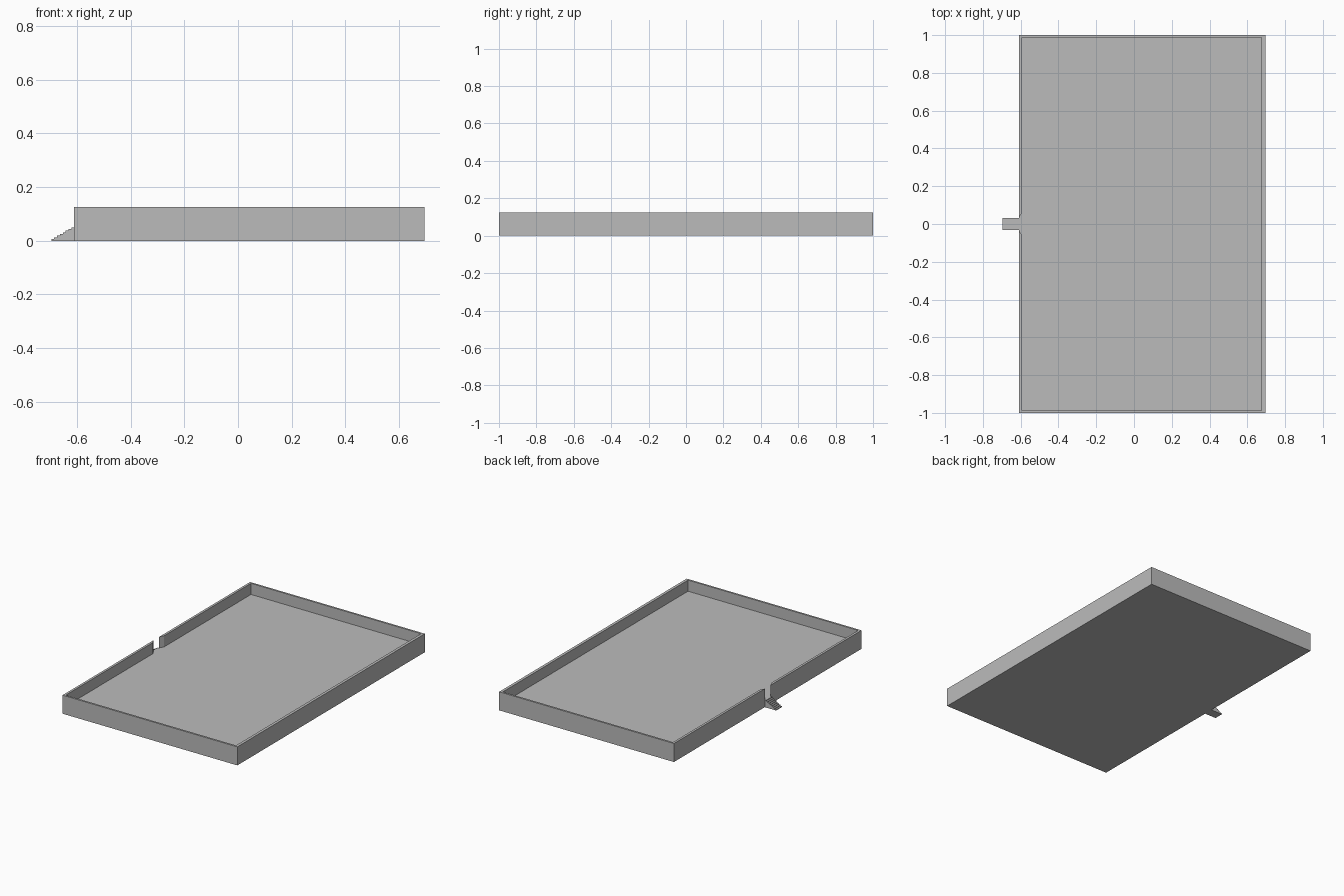
import bpy, bmesh
from mathutils import Vector

if "Cube" in bpy.data.objects:
    bpy.data.objects.remove(bpy.data.objects["Cube"])

grey = bpy.data.materials.new("light_grey")
grey.diffuse_color = (0.5, 0.5, 0.5, 1)
grey.use_nodes = True
grey.node_tree.nodes["Principled BSDF"].inputs["Base Color"].default_value = grey.diffuse_color


def prism(name, outline, offset):
    """Extrude a closed outline of 3D points along offset."""
    bm = bmesh.new()
    face = bm.faces.new([bm.verts.new(p) for p in outline])
    new = bmesh.ops.extrude_face_region(bm, geom=[face])["geom"]
    bmesh.ops.translate(bm, vec=Vector(offset),
                        verts=[v for v in new if isinstance(v, bmesh.types.BMVert)])
    bmesh.ops.recalc_face_normals(bm, faces=bm.faces)
    me = bpy.data.meshes.new(name)
    bm.to_mesh(me)
    bm.free()
    me.materials.append(grey)
    ob = bpy.data.objects.new(name, me)
    bpy.context.collection.objects.link(ob)
    return ob


LEFT, RIGHT, BACK = -0.61, 0.695, 1.0
FLOOR, TOP = 0.05, 0.125
HALF_DOOR = 0.031

# solid block that becomes the walled platform
platform = prism("walled_platform",
                 [(LEFT, -BACK, 0), (RIGHT, -BACK, 0), (RIGHT, BACK, 0), (LEFT, BACK, 0)],
                 (0, 0, TOP))

# hollow above the floor, with a flared doorway on the left
half = [(-0.75, HALF_DOOR), (LEFT, HALF_DOOR), (-0.594, 0.058),
        (-0.594, 0.987), (0.676, 0.987)]
outline = half + [(x, -y) for x, y in reversed(half)]
cutter = prism("hollow_cutter", [(x, y, FLOOR) for x, y in outline], (0, 0, 0.2))
cutter.hide_render = True

cut = platform.modifiers.new("hollow", "BOOLEAN")
cut.operation = "DIFFERENCE"
cut.solver = "EXACT"
cut.object = cutter
bpy.context.view_layer.objects.active = platform
platform.select_set(True)
bpy.ops.object.modifier_apply(modifier=cut.name)
bpy.data.objects.remove(cutter)

# entrance stairs as a stepped side profile
STEPS, START = 8, -0.695
tread, rise = (LEFT - START) / STEPS, FLOOR / STEPS
profile = [(START, 0)]
for i in range(STEPS):
    z = (i + 1) * rise
    profile += [(START + i * tread, z), (START + (i + 1) * tread, z)]
profile.append((LEFT, 0))
prism("entrance_stairs", [(x, -HALF_DOOR, z) for x, z in profile], (0, 2 * HALF_DOOR, 0))
